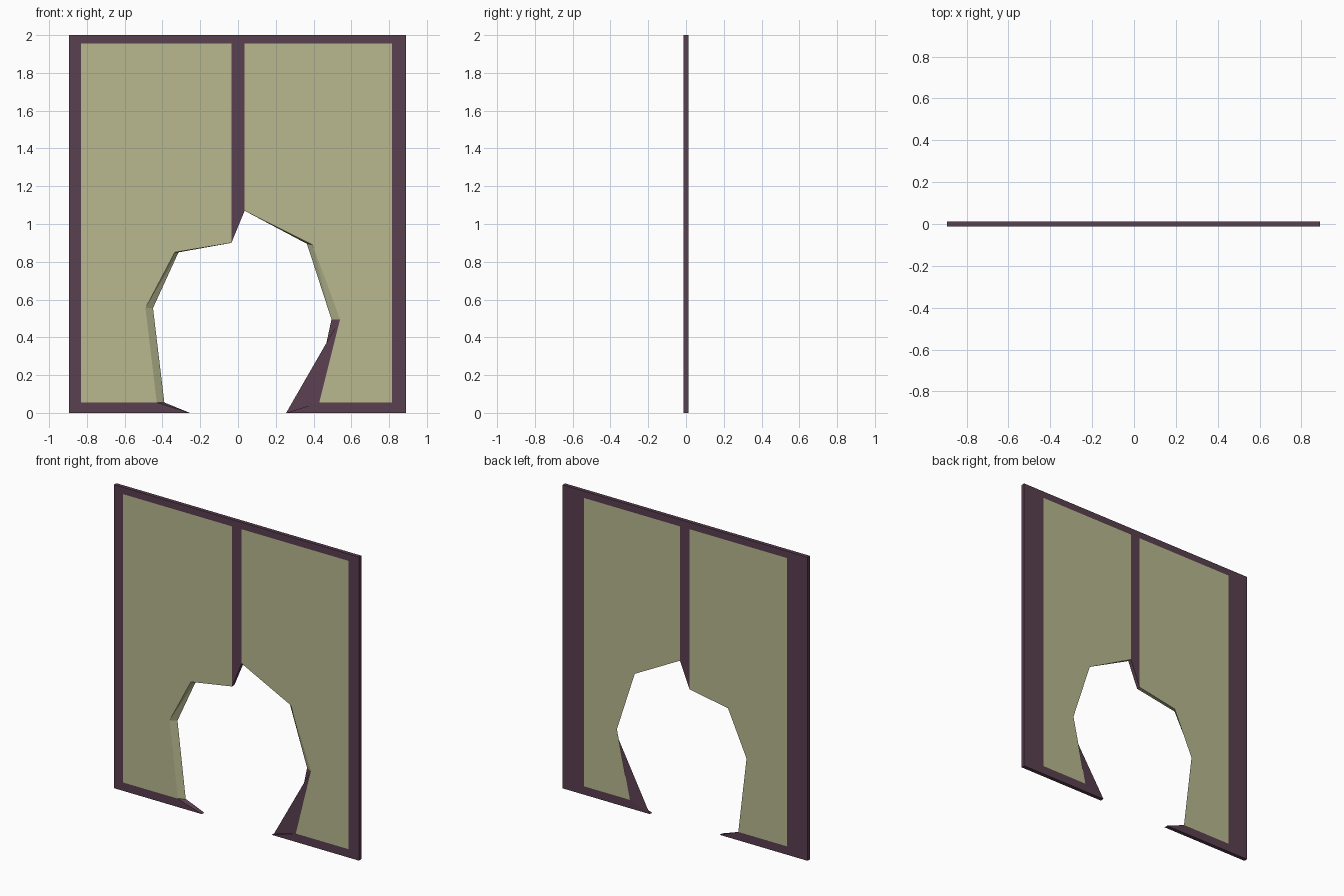
import bpy, bmesh
from mathutils import Vector

if "Cube" in bpy.data.objects:
    bpy.data.objects.remove(bpy.data.objects["Cube"])

T = 0.0125            # half thickness
XL, XR = -0.895, 0.89  # outer sides
Z0, Z1 = 0.055, 1.955  # panel bottom and top
P = 0.035             # half width of centre post

# Torn opening, front and back outlines: left foot over the top to right foot
FRONT = [(-.255, 0), (-.43, Z0), (-.49, .555), (-.335, .85), (-P, .90),
         (P, 1.07), (.395, .89), (.54, .495), (.43, Z0), (.255, 0)]
BACK = [(-.255, 0), (-.39, Z0), (-.45, .555), (-.315, .85), (-P, .90),
        (P, 1.07), (.365, .895), (.495, .495), (.40, Z0), (.255, 0)]
F = [Vector((x, -T, z)) for x, z in FRONT]
B = [Vector((x, T, z)) for x, z in BACK]
CENTRE = Vector((0, 0, .45))


def material(name, color):
    m = bpy.data.materials.new(name)
    m.diffuse_color = color
    m.use_nodes = True
    m.node_tree.nodes["Principled BSDF"].inputs["Base Color"].default_value = m.diffuse_color
    return m


def face(bm, pts, out=None):
    """Add a polygon facing 'out' (or towards the opening)."""
    f = bm.faces.new([bm.verts.new(p) for p in pts])
    f.normal_update()
    if out is None:
        out = CENTRE - f.calc_center_median()
    if f.normal.dot(Vector(out)) < 0:
        f.normal_flip()


def finish(name, bm, mat):
    bmesh.ops.remove_doubles(bm, verts=bm.verts, dist=1e-5)
    bmesh.ops.triangulate(bm, faces=[f for f in bm.faces if len(f.verts) > 4])
    me = bpy.data.meshes.new(name)
    bm.to_mesh(me)
    bm.free()
    me.materials.append(mat)
    bpy.context.collection.objects.link(bpy.data.objects.new(name, me))


frame, panels = bmesh.new(), bmesh.new()

# Front and back faces (the stiles are wider on the back)
for y, hole, l, r in ((-T, FRONT, -.83, .815), (T, BACK, -.745, .735)):
    def flat(bm, pts):
        face(bm, [(x, y, z) for x, z in pts], (0, y, 0))
    flat(panels, [(l, Z0), (l, Z1), (-P, Z1)] + hole[4:0:-1])
    flat(panels, [(r, Z0), (r, Z1), (P, Z1)] + hole[5:9])
    for a, b in ((XL, l), (r, XR)):
        flat(frame, [(a, Z0), (b, Z0), (b, Z1), (a, Z1)])
    flat(frame, [(XL, Z1), (XR, Z1), (XR, 2), (XL, 2)])
    flat(frame, [hole[4], hole[5], (P, Z1), (-P, Z1)])
    flat(frame, [(XL, 0), hole[0], hole[1], (XL, Z0)])
    flat(frame, [(XR, 0), hole[9], hole[8], (XR, Z0)])

# Outer edges of the frame
for a, b, out in (((XL, 0), (XL, 2), (-1, 0, 0)), ((XR, 0), (XR, 2), (1, 0, 0)),
                  ((XL, 2), (XR, 2), (0, 0, 1)), ((XL, 0), (-.255, 0), (0, 0, -1)),
                  ((.255, 0), (XR, 0), (0, 0, -1))):
    face(frame, [(a[0], -T, a[1]), (b[0], -T, b[1]), (b[0], T, b[1]), (a[0], T, a[1])], out)

# Torn edges of the panels, left foot and post
for i in range(7):
    bm = frame if i in (0, 4) else panels
    face(bm, [F[i], F[i + 1], B[i + 1]])
    face(bm, [F[i], B[i + 1], B[i]])

# Splintered right foot with its slanted fin
for tri in ((F[7], F[8], B[9]), (F[8], F[9], B[9]), (F[7], B[9], B[8]), (F[7], B[8], B[7])):
    face(frame, tri)

finish("frame", frame, material("dark_wood", (.10, .05, .08, 1)))
finish("torn_panels", panels, material("olive_paper", (.48, .48, .28, 1)))
